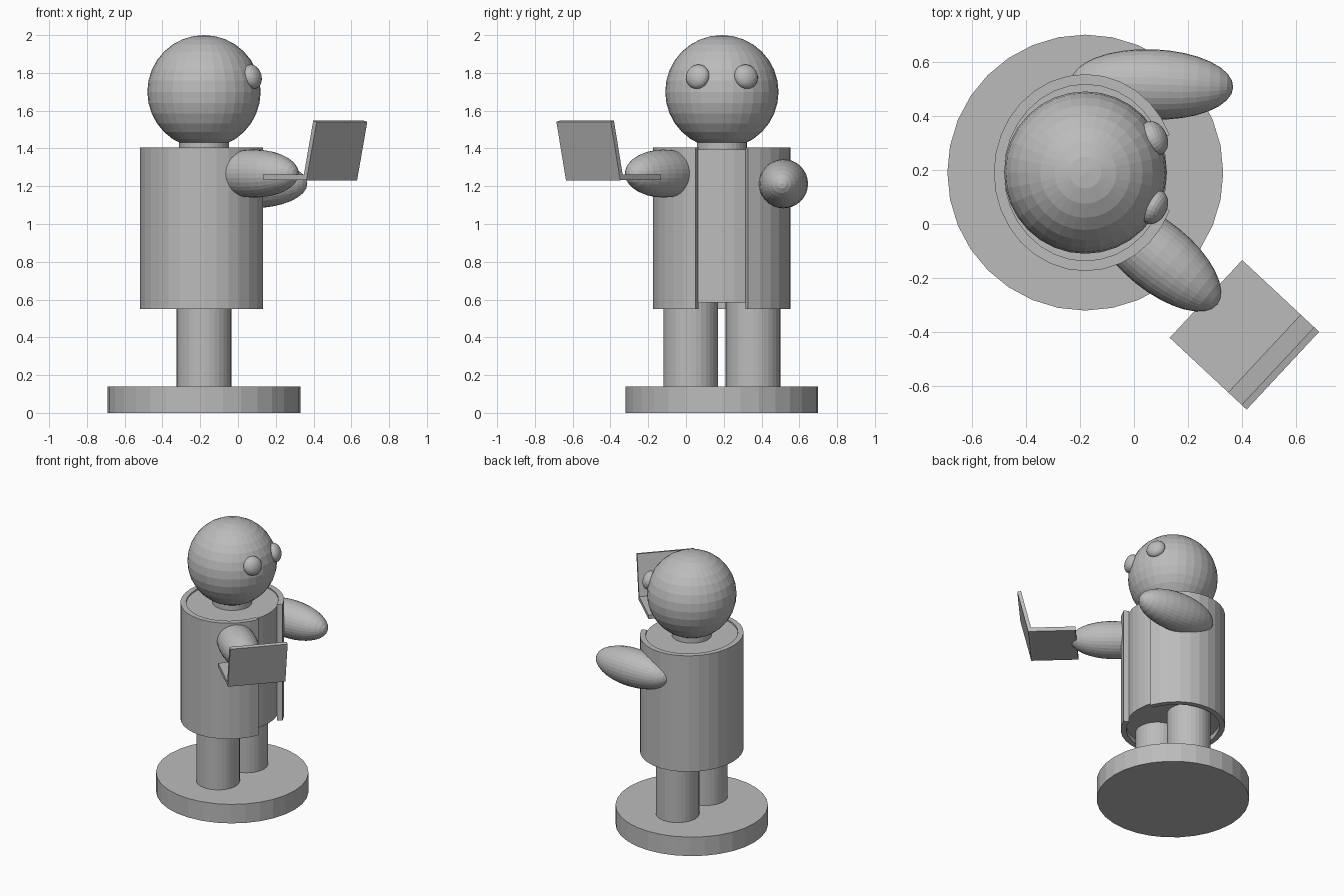
import bpy, bmesh, math
from mathutils import Matrix, Vector

if "Cube" in bpy.data.objects:
    bpy.data.objects.remove(bpy.data.objects["Cube"])

CX, CY = -0.18, 0.19          # body axis; the figure looks along +x
grey = bpy.data.materials.new("plain grey")
grey.diffuse_color = (0.5, 0.5, 0.5, 1)
grey.use_nodes = True
grey.node_tree.nodes["Principled BSDF"].inputs["Base Color"].default_value = grey.diffuse_color


def add(name, bm, matrix=Matrix()):
    bmesh.ops.transform(bm, matrix=matrix, verts=bm.verts)
    bmesh.ops.recalc_face_normals(bm, faces=bm.faces)
    me = bpy.data.meshes.new(name)
    bm.to_mesh(me)
    bm.free()
    me.materials.append(grey)
    ob = bpy.data.objects.new(name, me)
    bpy.context.collection.objects.link(ob)
    return ob


def cylinder(name, x, y, z0, z1, rx, ry=None):
    bm = bmesh.new()
    bmesh.ops.create_cone(bm, cap_ends=True, segments=32, radius1=1, radius2=1, depth=1)
    return add(name, bm, Matrix.Translation((x, y, (z0 + z1) / 2))
               @ Matrix.Diagonal((rx, ry or rx, z1 - z0, 1)))


def ellipsoid(name, centre, radii, rot=Matrix(), segs=32, rings=16):
    bm = bmesh.new()
    bmesh.ops.create_uvsphere(bm, u_segments=segs, v_segments=rings, radius=1)
    return add(name, bm, Matrix.Translation(centre) @ rot @ Matrix.Diagonal((*radii, 1)))


def prism(name, profile, width, matrix):
    """Extrude an x-z profile across the local y axis."""
    bm = bmesh.new()
    f = bm.faces.new([bm.verts.new((x, -width / 2, z)) for x, z in profile])
    r = bmesh.ops.extrude_face_region(bm, geom=[f])
    bmesh.ops.translate(bm, vec=(0, width, 0),
                        verts=[v for v in r["geom"] if isinstance(v, bmesh.types.BMVert)])
    return add(name, bm, matrix)


# Stand, legs, shirt, neck
cylinder("stand", CX, CY, 0, 0.14, 0.51)
for side, tag in ((-1, "right"), (1, "left")):
    cylinder(tag + "_leg", CX, CY + side * 0.165, 0.13, 0.60, 0.145)
cylinder("shirt", CX, CY, 0.585, 1.395, 0.302, 0.328)
cylinder("neck", CX, CY, 1.38, 1.47, 0.133)

# Jacket: thick elliptical shell, open at the front
bm = bmesh.new()
rows = []
for i in range(29):
    a = math.radians(22.5 + i * 11.25)
    c, s = math.cos(a), math.sin(a)
    rows.append([bm.verts.new((CX + rx * c, CY + ry * s, z)) for rx, ry, z in
                 ((0.338, 0.364, 0.55), (0.338, 0.364, 1.405),
                  (0.300, 0.326, 1.405), (0.300, 0.326, 0.55))])
for p, q in zip(rows, rows[1:]):
    for k in range(4):
        bm.faces.new((p[k], q[k], q[(k + 1) % 4], p[(k + 1) % 4]))
bm.faces.new(rows[0])
bm.faces.new(rows[-1])
add("jacket", bm)

# Head and bulging eyes aligned to its surface
ellipsoid("head", (CX, CY, 1.70), (0.30, 0.30, 0.30))
for side, tag in ((-1, "right"), (1, "left")):
    n = Vector((0.255, side * 0.128, 0.08))
    rot = n.to_track_quat('Z', 'Y').to_matrix().to_4x4()
    ellipsoid(tag + "_eye", Vector((CX, CY, 1.70)) + n, (0.066, 0.066, 0.045), rot, 24, 12)

# Arms, poles along their length
along = Matrix.Rotation(math.pi / 2, 4, 'Y')
ellipsoid("left_arm", (0.067, 0.516, 1.213), (0.13, 0.13, 0.30),
          Matrix.Rotation(math.radians(-2), 4, 'Z') @ along)
ellipsoid("right_arm", (0.086, -0.118, 1.267), (0.127, 0.129, 0.285),
          Matrix.Rotation(math.radians(-39), 4, 'Z') @ along)

# Open laptop held out in the right hand
lap = Matrix.Translation((0.266, -0.277, 0)) @ Matrix.Rotation(math.radians(-43), 4, 'Z')
prism("laptop_base", [(0, 1.233), (0.30, 1.233), (0.30, 1.262), (0, 1.262)], 0.393, lap)
prism("laptop_screen", [(0.290, 1.235), (0.315, 1.231), (0.389, 1.541), (0.364, 1.547)], 0.393, lap)
